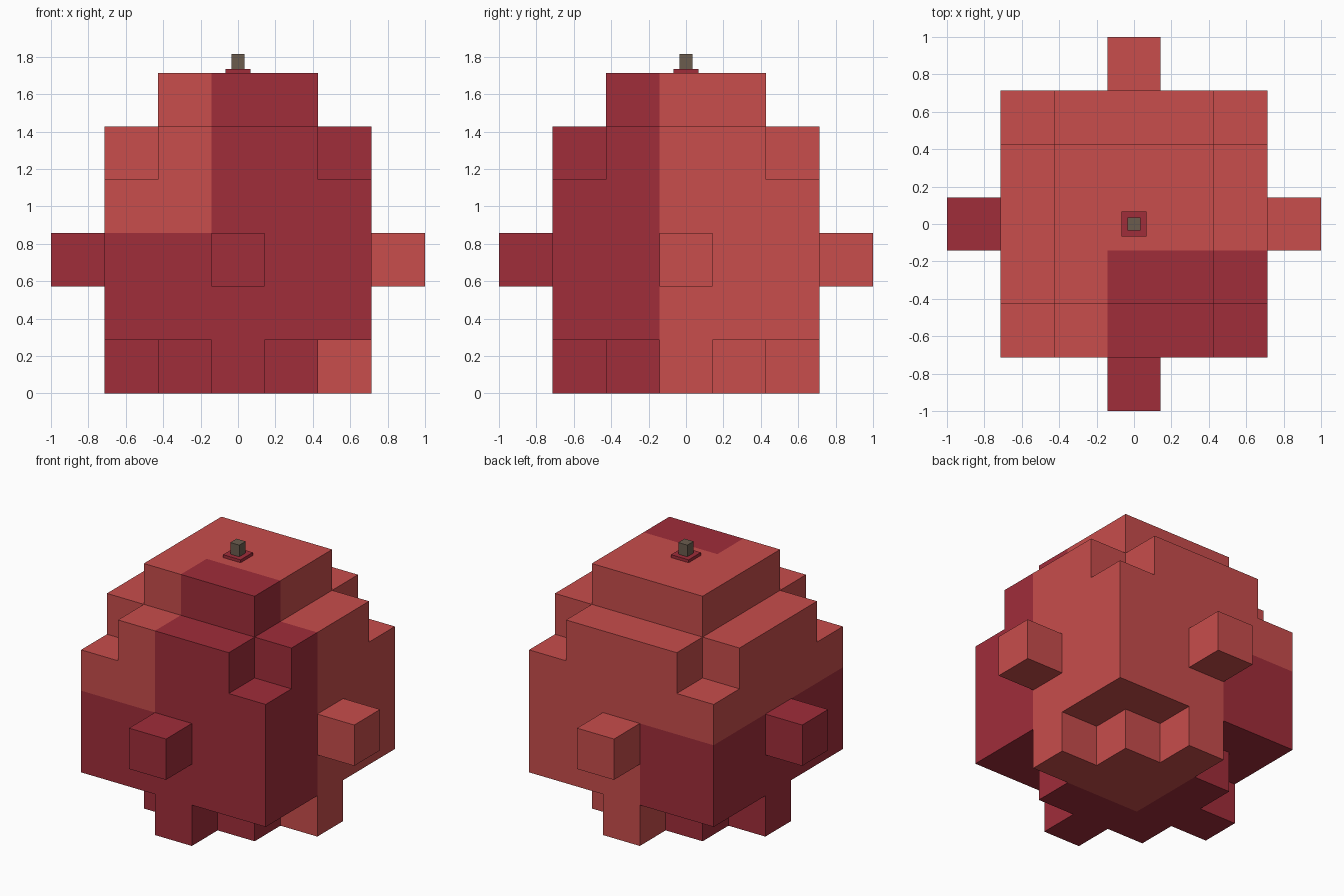
import bpy, bmesh
from mathutils import Vector

if "Cube" in bpy.data.objects:
    bpy.data.objects.remove(bpy.data.objects["Cube"])

CELL = 2 / 7  # edge of one block


def material(name, rgb):
    m = bpy.data.materials.new(name)
    m.diffuse_color = (*rgb, 1)
    m.use_nodes = True
    m.node_tree.nodes["Principled BSDF"].inputs["Base Color"].default_value = m.diffuse_color
    return m


light = material("light red", (0.578, 0.074, 0.072))
dark = material("dark red", (0.352, 0.026, 0.042))
brown = material("stem brown", (0.147, 0.107, 0.076))


def filled(i, j, k):
    """Block layout: diamond base, square middle, notched shoulder, square top."""
    a, b = abs(i), abs(j)
    if k == 0:
        return a + b <= 2
    if k in (1, 2, 3):
        return max(a, b) <= 2 or (k == 2 and a + b == 3 and a * b == 0)
    if k == 4:
        return max(a, b) <= 2 and a + b < 4
    return k == 5 and max(a, b) <= 1


def is_dark(i, j, k):
    return (i >= 0 and j < 0) or (i < 0 and k < 3)


# Blocky body: only the exposed block sides become faces
bm = bmesh.new()
DIRS = [Vector(d) for d in ((1, 0, 0), (-1, 0, 0), (0, 1, 0),
                            (0, -1, 0), (0, 0, 1), (0, 0, -1))]
for i in range(-3, 4):
    for j in range(-3, 4):
        for k in range(6):
            if not filled(i, j, k):
                continue
            centre = Vector((i, j, k + 0.5))
            for n in DIRS:
                if filled(i + int(n.x), j + int(n.y), k + int(n.z)):
                    continue
                u = Vector((n.y, n.z, n.x))
                v = n.cross(u)
                corners = [(centre + (n + s * u + t * v) / 2) * CELL
                           for s, t in ((-1, -1), (1, -1), (1, 1), (-1, 1))]
                face = bm.faces.new([bm.verts.new(c) for c in corners])
                face.material_index = int(is_dark(i, j, k))
bmesh.ops.remove_doubles(bm, verts=bm.verts, dist=0.001)
mesh = bpy.data.meshes.new("blocky_body")
bm.to_mesh(mesh)
bm.free()
mesh.materials.append(light)
mesh.materials.append(dark)
bpy.context.collection.objects.link(bpy.data.objects.new("blocky_body", mesh))


def box(name, width, z0, z1, mat):
    bpy.ops.mesh.primitive_cube_add(size=1, location=(0, 0, (z0 + z1) / 2))
    o = bpy.context.object
    o.name = name
    o.scale = (width, width, z1 - z0)
    o.data.materials.append(mat)


# Stem and its base plate
box("stem_base", 0.136, 6 * CELL, 1.735, dark)
box("stem", 0.07, 1.735, 1.816, brown)
